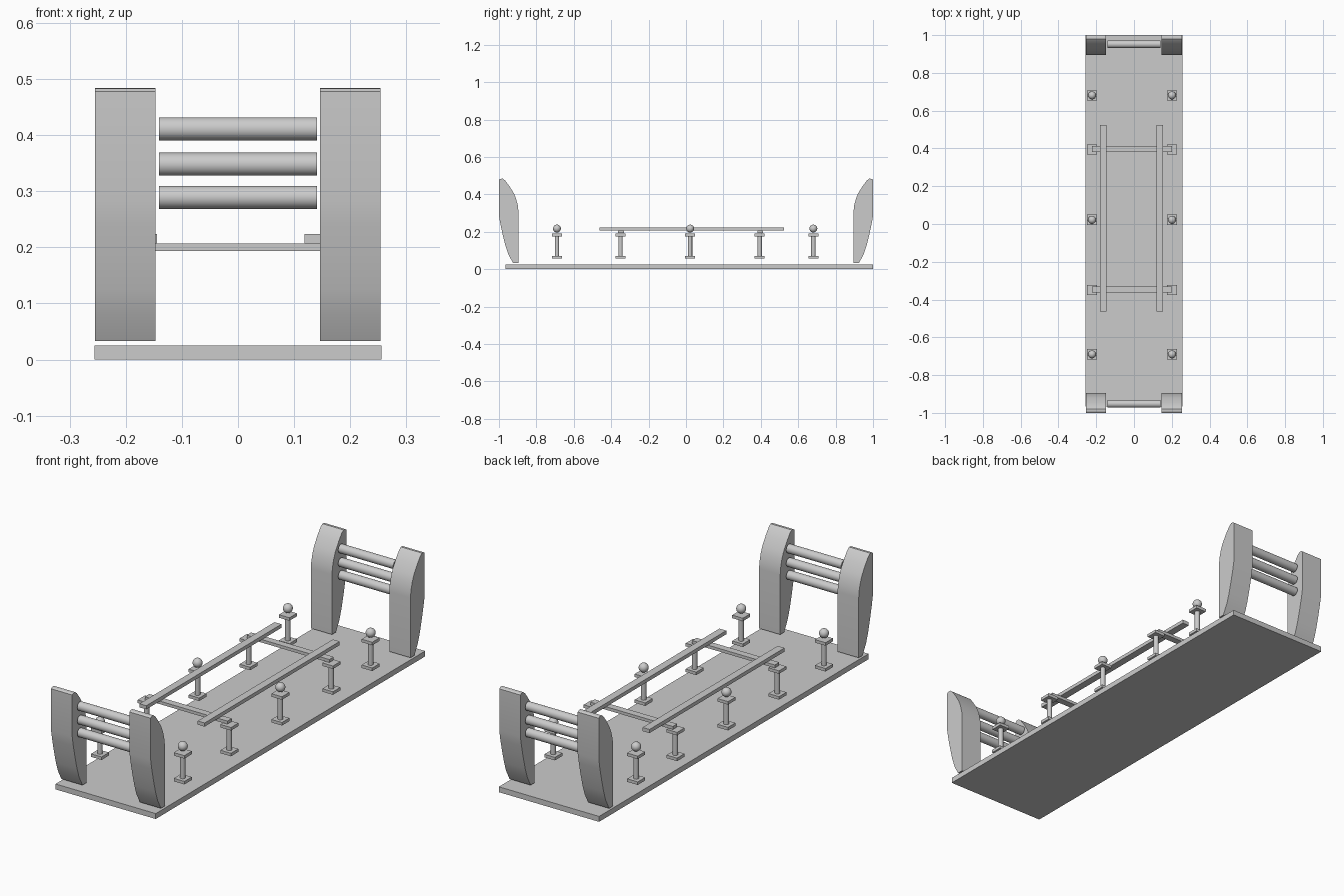
import bpy, bmesh, math

if "Cube" in bpy.data.objects:
    bpy.data.objects.remove(bpy.data.objects["Cube"])


def finish(bm, name, smooth=None):
    bmesh.ops.recalc_face_normals(bm, faces=bm.faces[:])
    me = bpy.data.meshes.new(name)
    bm.to_mesh(me)
    bm.free()
    ob = bpy.data.objects.new(name, me)
    bpy.context.collection.objects.link(ob)
    if smooth:
        bpy.ops.object.select_all(action='DESELECT')
        ob.select_set(True)
        bpy.context.view_layer.objects.active = ob
        bpy.ops.object.shade_smooth_by_angle(angle=math.radians(smooth))
    return ob


def box(name, x0, x1, y0, y1, z0, z1):
    bm = bmesh.new()
    bmesh.ops.create_cube(bm, size=1)
    for v in bm.verts:
        v.co = (x1 if v.co.x > 0 else x0, y1 if v.co.y > 0 else y0, z1 if v.co.z > 0 else z0)
    return finish(bm, name)


def cylinder(name, radius, length, loc, along_x=False):
    bm = bmesh.new()
    bmesh.ops.create_cone(bm, cap_ends=True, segments=32, radius1=radius, radius2=radius, depth=length)
    ob = finish(bm, name, 40)
    ob.location = loc
    if along_x:
        ob.rotation_euler.y = math.pi / 2
    return ob


# Curved end post: (y, z) side outline extruded along x
OUTLINE = [(0.896, 0.033), (0.925, 0.033), (0.95, 0.08), (0.965, 0.125), (0.98, 0.185),
           (0.992, 0.24), (1.0, 0.285), (1.0, 0.478), (0.993, 0.483), (0.98, 0.484), (0.967, 0.474),
           (0.945, 0.445), (0.92, 0.405), (0.908, 0.375), (0.899, 0.34), (0.896, 0.31)]


def end_post(name, x0, x1, side):
    bm = bmesh.new()
    face = bm.faces.new([bm.verts.new((x0, side * y, z)) for y, z in OUTLINE])
    ext = bmesh.ops.extrude_face_region(bm, geom=[face])
    for v in ext['geom']:
        if isinstance(v, bmesh.types.BMVert):
            v.co.x = x1
    return finish(bm, name, 30)


# Base board
box("base_board", -0.256, 0.256, -0.966, 1.0, 0.0, 0.025)

# End frames: two posts and three round bars each
for side, end in ((-1, "front"), (1, "back")):
    end_post(end + "_post_left", -0.255, -0.147, side)
    end_post(end + "_post_right", 0.146, 0.254, side)
    for i, z in enumerate((0.411, 0.348, 0.289)):
        cylinder(f"{end}_bar_{i}", 0.0205, 0.281, (0, side * 0.952, z), True)

# Two rows of pedestals, every other one topped by a ball
for row, x in (("left", -0.222), ("right", 0.201)):
    for i, y in enumerate((-0.69, -0.35, 0.022, 0.394, 0.681)):
        for part, z0, z1 in (("foot", 0.057, 0.071), ("cap", 0.176, 0.19)):
            box(f"pedestal_{part}_{row}_{i}", x - 0.027, x + 0.027, y - 0.027, y + 0.027, z0, z1)
        cylinder(f"pedestal_column_{row}_{i}", 0.0115, 0.107, (x, y, 0.1235))
        if i % 2 == 0:
            bm = bmesh.new()
            bmesh.ops.create_uvsphere(bm, u_segments=32, v_segments=16, radius=0.021)
            finish(bm, f"ball_{row}_{i}", 60).location = (x, y, 0.217)

# Cross beams resting on the plain pedestals
for i, y in enumerate((-0.347, 0.397)):
    box(f"cross_beam_{i}", -0.222, 0.2, y - 0.016, y + 0.016, 0.193, 0.207)

# Long rails on the cross beams
for i, x in enumerate((-0.162, 0.136)):
    box(f"long_rail_{i}", x - 0.0175, x + 0.0175, -0.463, 0.523, 0.207, 0.224)
